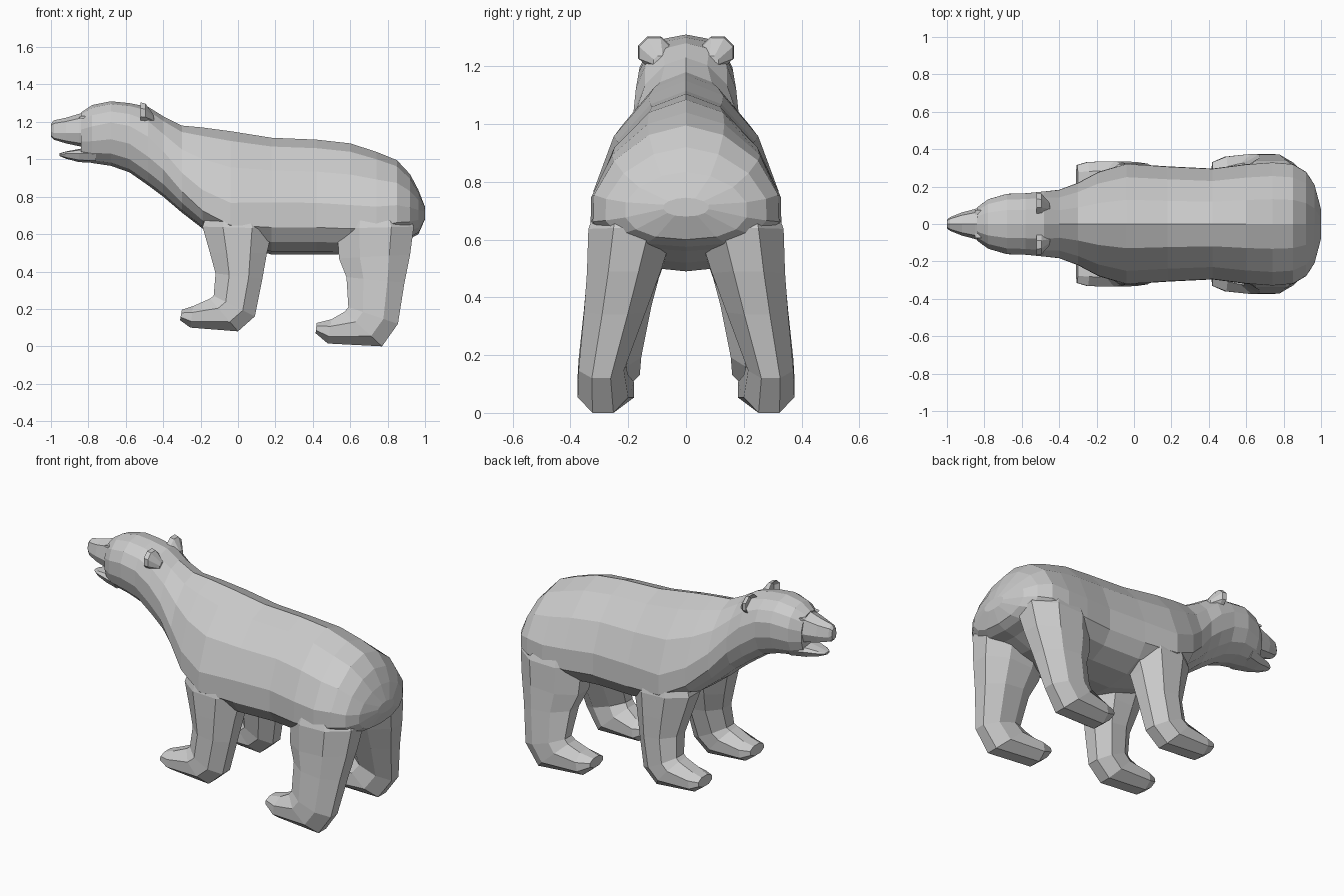
import bpy, bmesh
from math import sin, cos, pi, copysign
from mathutils import Vector


def loft(name, rings, mirror=False):
    """Skin a list of equal-length vertex rings and cap both ends."""
    bm = bmesh.new()
    vr = [[bm.verts.new(p) for p in r] for r in rings]
    n = len(vr[0])
    for a, b in zip(vr, vr[1:]):
        for i in range(n):
            j = (i + 1) % n
            bm.faces.new((a[i], a[j], b[j], b[i]))
    bm.faces.new(vr[0])
    bm.faces.new(vr[-1])
    bmesh.ops.recalc_face_normals(bm, faces=bm.faces)
    me = bpy.data.meshes.new(name)
    bm.to_mesh(me)
    bm.free()
    ob = bpy.data.objects.new(name, me)
    bpy.context.collection.objects.link(ob)
    if mirror:
        m = ob.modifiers.new("mirror", 'MIRROR')
        m.use_axis = (False, True, False)
        m.use_mirror_merge = False
    return ob


def slice_ring(x, top, bot, mid, w, n=14, up=1.0, low=1.0):
    """Upright body slice: widest (w) at height mid, separate upper and lower curves."""
    pts = []
    for k in range(n):
        a = 2 * pi * k / n
        s, c = sin(a), cos(a)
        e = up if c > 0 else low
        y = copysign(abs(s) ** e, s) * w if abs(s) > 1e-6 else 0
        z = copysign(abs(c) ** e, c)
        pts.append((x, y, mid + z * ((top - mid) if c > 0 else (mid - bot))))
    return pts


def limb_ring(fx, fz, bx, bz, yi, yo, n=8):
    """Leg slice spanning front point to back point and inner to outer y."""
    f, b = Vector((fx, 0, fz)), Vector((bx, 0, bz))
    mid, half = (f + b) / 2, (f - b) / 2
    k = 1 / cos(pi / n)
    pts = []
    for i in range(n):
        a = 2 * pi * (i + 0.5) / n
        p = mid + half * cos(a) * k
        p.y = (yi + yo) / 2 + (yo - yi) / 2 * sin(a) * k
        pts.append(p)
    return pts


# Torso, neck and skull: x, top, bottom, widest height, half width
torso = [
    (-0.84, 1.25, 1.00, 1.13, 0.09),
    (-0.78, 1.29, 0.98, 1.14, 0.135),
    (-0.68, 1.31, 0.965, 1.16, 0.165),
    (-0.58, 1.30, 0.93, 1.14, 0.168),
    (-0.48, 1.28, 0.86, 1.07, 0.178),
    (-0.40, 1.23, 0.80, 1.00, 0.187),
    (-0.30, 1.18, 0.715, 0.87, 0.225),
    (-0.19, 1.17, 0.63, 0.76, 0.285),
    (-0.04, 1.15, 0.56, 0.68, 0.33),
    (0.18, 1.115, 0.49, 0.69, 0.315),
    (0.42, 1.105, 0.49, 0.69, 0.303),
    (0.60, 1.085, 0.49, 0.68, 0.327),
    (0.74, 1.04, 0.52, 0.68, 0.338),
    (0.85, 0.995, 0.56, 0.70, 0.328),
    (0.92, 0.92, 0.575, 0.70, 0.285),
    (0.965, 0.835, 0.60, 0.705, 0.215),
    (1.0, 0.745, 0.68, 0.715, 0.08),
]
# barrel is more tapered towards the spine than the head
loft("body", [slice_ring(*t, up=0.95 if t[0] < -0.45 else 1.12, low=0.87) for t in torso])

# Upper snout and lower jaw, leaving an open mouth between
snout = [
    (-0.76, 1.27, 1.05, 1.14, 0.12),
    (-0.85, 1.243, 1.07, 1.14, 0.08),
    (-0.92, 1.222, 1.085, 1.14, 0.062),
    (-0.985, 1.208, 1.105, 1.14, 0.036),
    (-1.0, 1.19, 1.12, 1.15, 0.022),
]
loft("snout", [slice_ring(*t, n=8, up=0.8, low=0.8) for t in snout])
jaw = [
    (-0.76, 1.07, 0.98, 1.03, 0.11),
    (-0.85, 1.055, 0.985, 1.03, 0.075),
    (-0.92, 1.042, 1.003, 1.03, 0.05),
    (-0.955, 1.032, 1.018, 1.027, 0.022),
]
loft("lower_jaw", [slice_ring(*t, n=8, up=0.8, low=0.8) for t in jaw])

# Legs with forward-pointing paws: front x,z, back x,z, inner y, outer y
# (the upper rings taper into the body so shoulder and hip blend in)
front = [
    (-0.12, 0.84, 0.12, 0.84, 0.10, 0.265),
    (-0.19, 0.64, 0.185, 0.63, 0.05, 0.322),
    (-0.15, 0.50, 0.155, 0.50, 0.085, 0.324),
    (-0.12, 0.39, 0.13, 0.36, 0.12, 0.325),
    (-0.13, 0.27, 0.09, 0.16, 0.155, 0.33),
    (-0.15, 0.255, 0.00, 0.08, 0.16, 0.335),
    (-0.24, 0.215, -0.255, 0.10, 0.16, 0.332),
    (-0.30, 0.195, -0.31, 0.14, 0.185, 0.315),
]
loft("front_legs", [limb_ring(*t) for t in front], mirror=True)
rear = [
    (0.58, 0.84, 0.85, 0.82, 0.10, 0.265),
    (0.53, 0.63, 0.94, 0.64, 0.04, 0.338),
    (0.54, 0.47, 0.92, 0.49, 0.09, 0.343),
    (0.58, 0.37, 0.89, 0.34, 0.14, 0.353),
    (0.59, 0.21, 0.855, 0.12, 0.215, 0.372),
    (0.57, 0.185, 0.77, 0.0, 0.20, 0.375),
    (0.50, 0.145, 0.48, 0.015, 0.18, 0.36),
    (0.42, 0.125, 0.415, 0.07, 0.205, 0.33),
]
loft("rear_legs", [limb_ring(*t) for t in rear], mirror=True)


# Ears: small thin cups, dished at the front, tapering back into the skull
def ear_ring(x, y, z, s, n=8):
    return [(x, y + 0.06 * s * cos(2 * pi * (i + .5) / n),
             z + 0.058 * s * sin(2 * pi * (i + .5) / n)) for i in range(n)]


loft("ears", [ear_ring(-0.495, 0.11, 1.25, 0.6), ear_ring(-0.52, 0.11, 1.25, 1.0),
              ear_ring(-0.495, 0.11, 1.247, 0.95), ear_ring(-0.45, 0.09, 1.215, 0.4)], mirror=True)

# Eyes: small slits under the brow
loft("eyes", [[(-0.83 + 0.02 * cos(2 * pi * i / 6), y, 1.225 + 0.008 * sin(2 * pi * i / 6))
               for i in range(6)] for y in (0.05, 0.075)], mirror=True)
